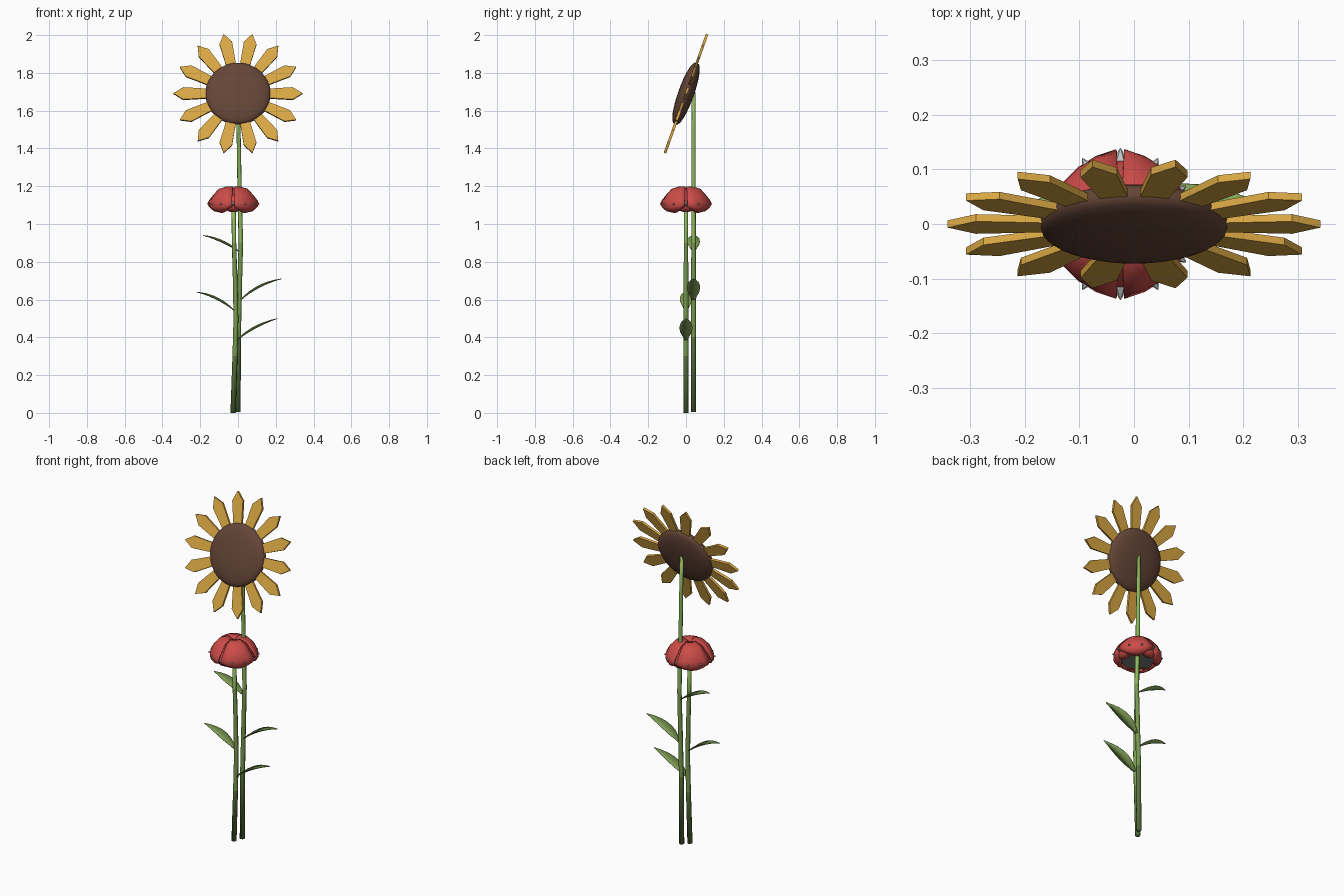
import bpy, bmesh, math
from mathutils import Matrix, Vector

if "Cube" in bpy.data.objects:
    bpy.data.objects.remove(bpy.data.objects["Cube"])


def material(name, srgb):
    m = bpy.data.materials.new(name)
    m.diffuse_color = [((c / 255 + 0.055) / 1.055) ** 2.4 for c in srgb] + [1]
    m.use_nodes = True
    m.node_tree.nodes["Principled BSDF"].inputs["Base Color"].default_value = m.diffuse_color
    return m


YELLOW = material("petal_yellow", (218, 168, 68))
BROWN = material("seed_brown", (100, 69, 55))
RED = material("bloom_red", (204, 76, 72))
GREY = material("thorn_grey", (192, 194, 192))
DARK = material("bloom_underside", (120, 125, 118))
LEAF = material("leaf_green", (134, 165, 90))
STEM = [material("stem_dark", (92, 117, 64)), material("stem_mid", (120, 154, 78)),
        material("stem_light", (142, 184, 92))]


def finish(name, bm, mats, thick=0, matrix=None, smooth=False):
    bmesh.ops.recalc_face_normals(bm, faces=bm.faces[:])
    if matrix:
        bm.transform(matrix)
    for f in bm.faces:
        f.smooth = smooth
    me = bpy.data.meshes.new(name)
    bm.to_mesh(me)
    bm.free()
    for m in mats:
        me.materials.append(m)
    ob = bpy.data.objects.new(name, me)
    bpy.context.collection.objects.link(ob)
    if thick:
        mod = ob.modifiers.new("thickness", 'SOLIDIFY')
        mod.thickness = thick
        mod.offset = 0
    return ob


def grid(bm, rows, closed=False):
    """Skin rows of points with quads."""
    vs = [[bm.verts.new(p) for p in r] for r in rows]
    n = len(rows[0])
    for a, b in zip(vs, vs[1:]):
        for i in range(n if closed else n - 1):
            j = (i + 1) % n
            bm.faces.new((a[i], a[j], b[j], b[i]))
    return vs


# Stems: tapered tubes, coloured by height
def stem(name, path, r0, r1, sides=8):
    bm = bmesh.new()
    rows = []
    for k, (x, y, z) in enumerate(path):
        r = r0 + (r1 - r0) * k / (len(path) - 1)
        rows.append([(x + r * math.cos(2 * math.pi * i / sides),
                      y + r * math.sin(2 * math.pi * i / sides), z) for i in range(sides)])
    vs = grid(bm, rows, True)
    bm.faces.new(vs[0])
    bm.faces.new(vs[-1])
    for f in bm.faces:
        z = f.calc_center_median().z
        f.material_index = 0 if z < 0.4 else 1 if z < 0.85 else 2
    return finish(name, bm, STEM, smooth=True)


stem("sunflower_stem", [(0.0, 0.04, 0.005), (0.002, 0.04, 0.4), (0.008, 0.04, 0.65), (0.015, 0.04, 0.9),
                        (0.008, 0.04, 1.2), (0.003, 0.04, 1.5), (0.0, 0.04, 1.7)], 0.014, 0.010)
stem("red_bloom_stem", [(-0.026, 0, 0), (-0.016, 0, 0.3), (-0.011, 0, 0.5), (-0.015, 0, 0.7),
                        (-0.021, 0, 0.9), (-0.024, 0, 1.15)], 0.014, 0.011)


# Leaves: arched, lightly folded blades
def leaf(name, base, ctrl, tip, y, half):
    bm = bmesh.new()
    rows = []
    widths = (0.15, 0.5, 0.88, 1.0, 0.95, 0.76, 0.42, 0.02)
    for k, w in enumerate(widths):
        t = k / (len(widths) - 1)
        p = Vector(base) * (1 - t) ** 2 + Vector(ctrl) * 2 * t * (1 - t) + Vector(tip) * t * t
        rows.append([(p.x, y + half * w * s, p.y + 0.012 * w * (abs(s) - 0.7)) for s in (-1, 0, 1)])
    grid(bm, rows)
    return finish(name, bm, [LEAF], 0.003, smooth=True)


leaf("leaf_low_right", (-0.012, 0.38), (0.07, 0.465), (0.21, 0.50), 0, 0.034)
leaf("leaf_low_left", (-0.012, 0.535), (-0.10, 0.625), (-0.22, 0.64), 0, 0.032)
leaf("leaf_high_right", (0.006, 0.59), (0.09, 0.685), (0.23, 0.71), 0.04, 0.034)
leaf("leaf_high_left", (0.012, 0.85), (-0.08, 0.925), (-0.185, 0.94), 0.04, 0.033)

# Sunflower head: full-rimmed seed disc and 14 pointed petals, tilted back
HEAD = Matrix.Translation((0, 0, 1.69)) @ Matrix.Rotation(math.radians(-19.5), 4, 'X')
bm = bmesh.new()
bmesh.ops.create_uvsphere(bm, u_segments=32, v_segments=16, radius=1,
                          matrix=Matrix.Rotation(math.pi / 2, 4, 'X'))
for v in bm.verts:
    y = math.copysign(abs(v.co.y) ** 0.8, v.co.y)
    v.co = (v.co.x * 0.173, y * 0.042, v.co.z * 0.173)
finish("seed_disc", bm, [BROWN], matrix=HEAD, smooth=True)

bm = bmesh.new()
half = [(0.135, 0.024), (0.18, 0.027), (0.29, 0.034)]
outline = half + [(0.342, 0)] + [(r, -w) for r, w in reversed(half)]
for i in range(14):
    rot = Matrix.Rotation(2 * math.pi * i / 14, 4, 'Y')
    face = bm.faces.new([bm.verts.new(rot @ Vector((r, -0.007, w))) for r, w in outline])
    ext = bmesh.ops.extrude_face_region(bm, geom=[face], use_keep_orig=True)
    bmesh.ops.translate(bm, vec=(0, 0.014, 0),
                        verts=[g for g in ext["geom"] if isinstance(g, bmesh.types.BMVert)])
finish("sunflower_petals", bm, [YELLOW], matrix=HEAD)

# Red bloom: cupped lobes hanging over a dark underside
CX = -0.025
PROFILE = [(0.004, 1.183), (0.04, 1.196), (0.078, 1.184), (0.106, 1.153),
           (0.123, 1.115), (0.124, 1.088), (0.108, 1.066), (0.082, 1.060)]


def bloom_petals(name, start, spread, scale, rim_lift):
    bm = bmesh.new()
    for q in range(4):
        mid = math.radians(start + 90 * q)
        rows = []
        for k, (r, z) in enumerate(PROFILE):
            row = []
            for s in (-1, -0.6, -0.2, 0.2, 0.6, 1):
                a = mid + math.radians(spread) * s
                low = max(0, k - 3) / 4
                rr = r * scale * (1.03 - 0.05 * s * s) + low * s * s * 0.028
                zz = 1.09 + (z - 1.09) * scale + low * s * s * rim_lift
                row.append((CX + rr * math.cos(a), rr * math.sin(a), zz))
            rows.append(row)
        grid(bm, rows)
    return finish(name, bm, [RED], 0.004, smooth=True)


bloom_petals("bloom_outer_petals", 45, 42, 1.0, 0.035)
bloom_petals("bloom_inner_petals", 0, 46, 0.92, 0.045)

bm = bmesh.new()
bmesh.ops.create_cone(bm, cap_ends=True, segments=16, radius1=0.108, radius2=0.06, depth=0.05,
                      matrix=Matrix.Translation((CX, 0, 1.113)))
finish("bloom_underside", bm, [DARK])

# Thorns: twelve small spikes around the bloom
bm = bmesh.new()
for i in range(12):
    turn = Matrix.Rotation(math.radians(30 * i), 4, 'Z')
    place = (Matrix.Translation((CX, 0, 1.106)) @ turn @ Matrix.Translation((0.126, 0, 0))
             @ Matrix.Rotation(math.pi / 2, 4, 'Y'))
    bmesh.ops.create_cone(bm, cap_ends=True, segments=6, radius1=0.015, radius2=0.001, depth=0.026, matrix=place)
finish("bloom_thorns", bm, [GREY])
